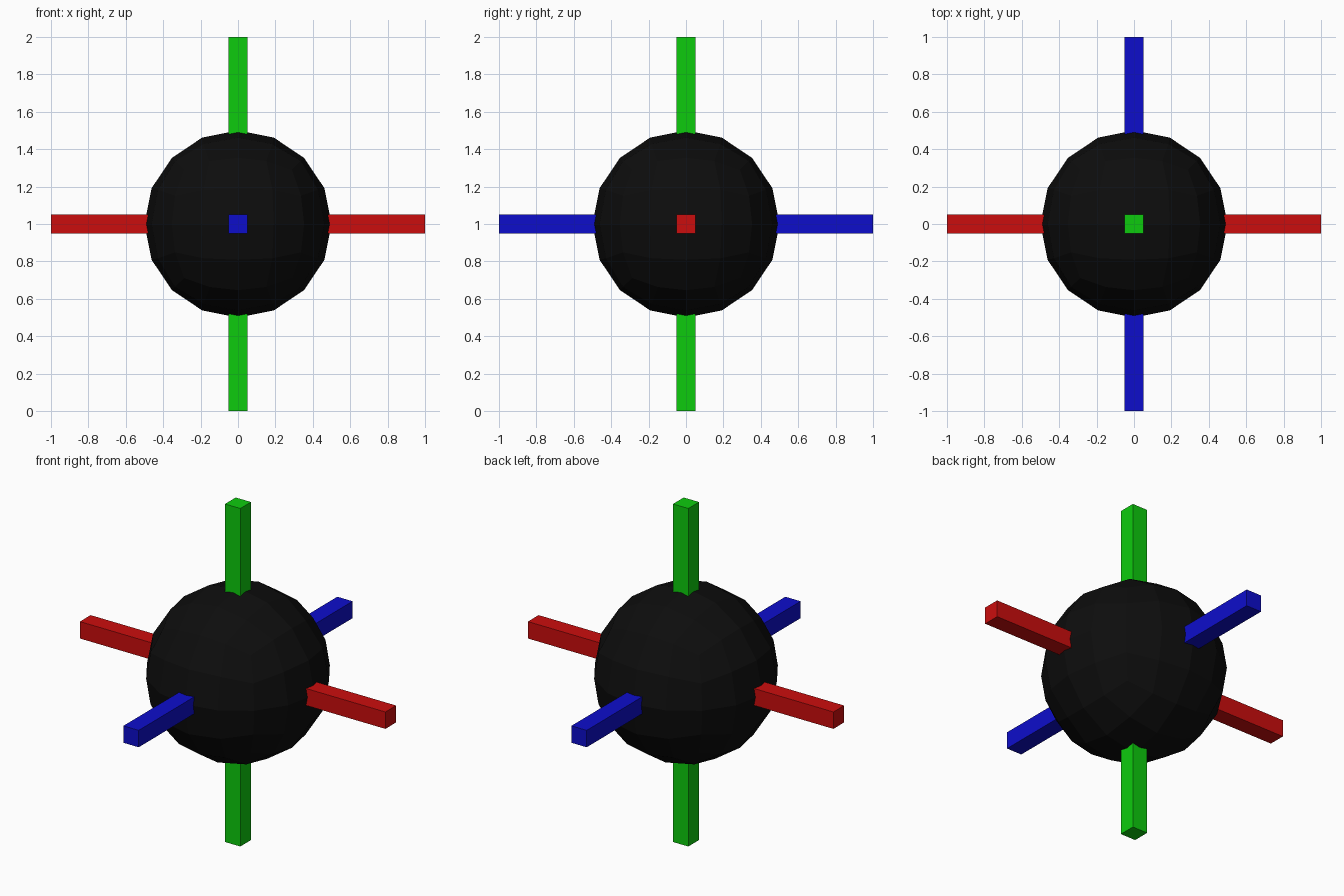
import bpy
import bmesh
from mathutils import Vector

CENTRE = Vector((0, 0, 1))
RADIUS = 0.5
BAR_WIDTH = 0.1
BAR_LENGTH = 2.0

default_cube = bpy.data.objects.get("Cube")
if default_cube:
    bpy.data.objects.remove(default_cube, do_unlink=True)


def make_material(name, rgb):
    mat = bpy.data.materials.new(name)
    mat.use_nodes = True
    colour = (*rgb, 1)
    mat.diffuse_color = colour
    bsdf = next(n for n in mat.node_tree.nodes if n.type == 'BSDF_PRINCIPLED')
    bsdf.inputs["Base Color"].default_value = colour
    return mat


def add_object(name, bm, mat):
    mesh = bpy.data.meshes.new(name)
    bm.to_mesh(mesh)
    bm.free()
    mesh.materials.append(mat)
    obj = bpy.data.objects.new(name, mesh)
    obj.location = CENTRE
    bpy.context.collection.objects.link(obj)
    return obj


# Low-poly ball: a cube halved twice, pushed out to the sphere each time
bm = bmesh.new()
bmesh.ops.create_cube(bm, size=1)
for level in range(3):
    if level:
        bmesh.ops.subdivide_edges(bm, edges=bm.edges[:], cuts=1, use_grid_fill=True)
    for v in bm.verts:
        v.co = v.co.normalized() * RADIUS
bmesh.ops.recalc_face_normals(bm, faces=bm.faces[:])
add_object("ball", bm, make_material("black", (0.004, 0.004, 0.004)))

# One square bar through the ball along each axis
bars = [
    ("side_bar", "red", (0.6, 0.004, 0.004)),
    ("depth_bar", "blue", (0.004, 0.004, 0.6)),
    ("upright_bar", "green", (0.004, 0.6, 0.004)),
]
for axis, (name, colour_name, rgb) in enumerate(bars):
    size = Vector((BAR_WIDTH, BAR_WIDTH, BAR_WIDTH))
    size[axis] = BAR_LENGTH
    bm = bmesh.new()
    bmesh.ops.create_cube(bm, size=1)
    bmesh.ops.scale(bm, vec=size, verts=bm.verts[:])
    add_object(name, bm, make_material(colour_name, rgb))
